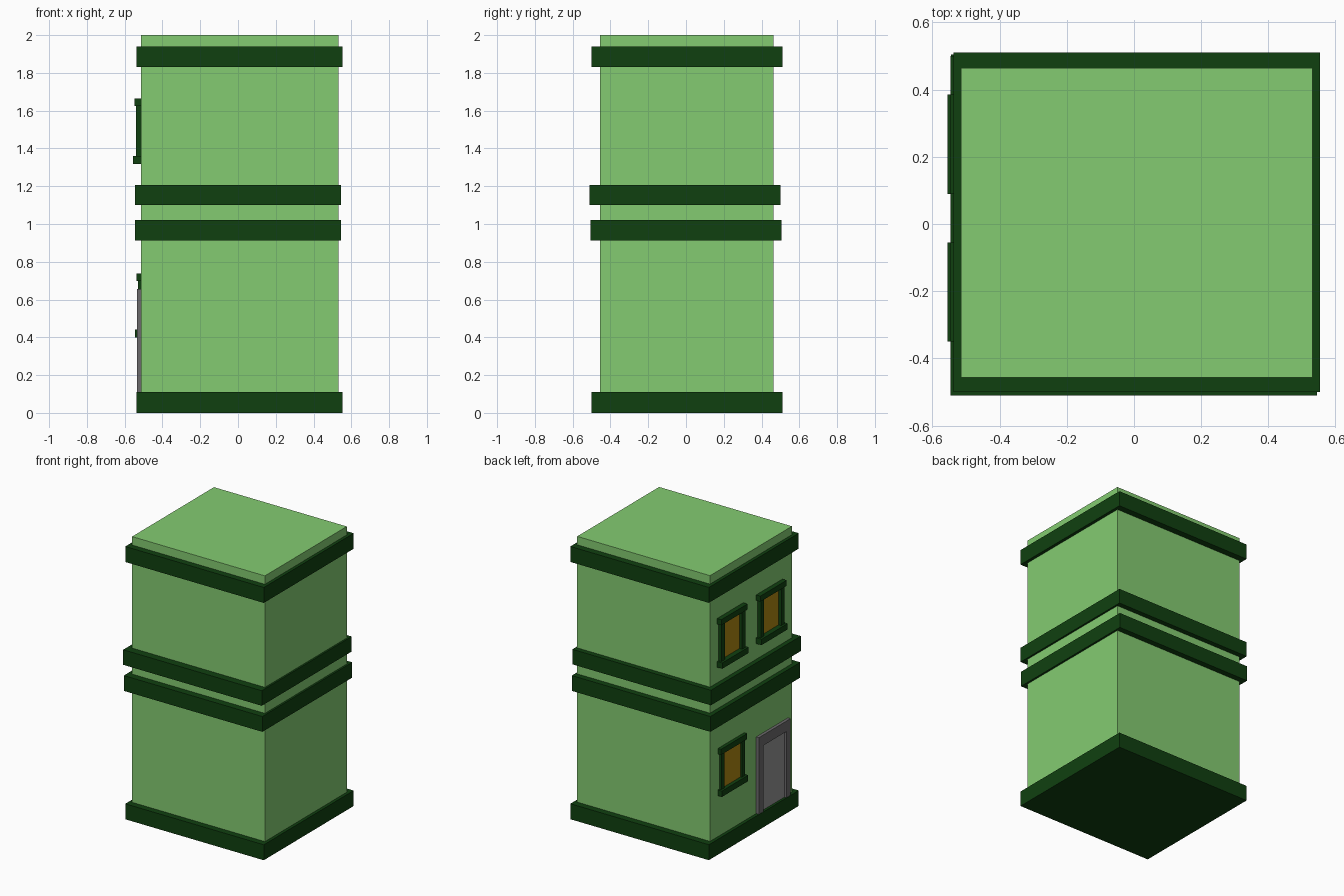
import bpy
import bmesh

if "Cube" in bpy.data.objects:
    bpy.data.objects.remove(bpy.data.objects["Cube"])


def material(name, r, g, b):
    m = bpy.data.materials.new(name)
    m.diffuse_color = (r, g, b, 1)
    m.use_nodes = True
    m.node_tree.nodes["Principled BSDF"].inputs["Base Color"].default_value = m.diffuse_color
    return m


WALL = material("light green", 0.23, 0.60, 0.165)
TRIM = material("dark green", 0.005, 0.051, 0.005)
GLASS = material("amber", 0.42, 0.24, 0.006)
FRAME = material("grey", 0.15, 0.145, 0.15)
PANEL = material("light grey", 0.30, 0.30, 0.30)


def boxes(name, mat, *ranges):
    """One object made of boxes, each given as (x0, x1, y0, y1, z0, z1)."""
    bm = bmesh.new()
    for x0, x1, y0, y1, z0, z1 in ranges:
        for v in bmesh.ops.create_cube(bm, size=1)["verts"]:
            v.co = (x1 if v.co.x > 0 else x0,
                    y1 if v.co.y > 0 else y0,
                    z1 if v.co.z > 0 else z0)
    mesh = bpy.data.meshes.new(name)
    bm.to_mesh(mesh)
    bm.free()
    mesh.materials.append(mat)
    obj = bpy.data.objects.new(name, mesh)
    bpy.context.collection.objects.link(obj)
    return obj


WX = -0.514   # plane of the wall with the openings
IN = -0.50    # how far fittings sink into that wall

# Building block
boxes("walls", WALL, (WX, 0.531, -0.456, 0.464, 0.02, 2.0))

# Horizontal bands, each slightly offset
boxes("base_band", TRIM, (-0.537, 0.553, -0.50, 0.51, 0, 0.11))
boxes("lower_band", TRIM, (-0.545, 0.545, -0.505, 0.505, 0.913, 1.022))
boxes("middle_band", TRIM, (-0.546, 0.544, -0.51, 0.50, 1.10, 1.207))
boxes("top_band", TRIM, (-0.537, 0.553, -0.50, 0.51, 1.83, 1.94))


def window(name, y0, y1, z0, z1, sill_x, lintel_x, post_x):
    # Posts sit slightly inside the ends of lintel and sill
    e, w = 0.015, 0.05
    boxes(name + "_frame", TRIM,
          (sill_x, IN, y0, y1, z0, z0 + 0.042),
          (lintel_x, IN, y0, y1, z1 - 0.04, z1),
          (post_x, IN, y0 + e, y0 + w, z0 + 0.042, z1 - 0.04),
          (post_x, IN, y1 - w, y1 - e, z0 + 0.042, z1 - 0.04))
    boxes(name + "_pane", GLASS,
          (WX - 0.005, IN, y0 + w, y1 - w, z0 + 0.04, z1 - 0.038))


window("upper_window_left", 0.09, 0.385, 1.318, 1.665, -0.555, -0.547, -0.54)
window("upper_window_right", -0.35, -0.055, 1.318, 1.665, -0.555, -0.547, -0.54)
window("lower_window", 0.08, 0.375, 0.40, 0.737, -0.545, -0.538, -0.53)

# Door with surround
boxes("door_frame", FRAME,
      (-0.535, IN, -0.41, -0.365, 0.10, 0.58),
      (-0.535, IN, -0.105, -0.055, 0.10, 0.58),
      (-0.535, IN, -0.41, -0.055, 0.58, 0.655))
boxes("door_panel", PANEL, (-0.52, IN, -0.365, -0.105, 0.10, 0.58))
